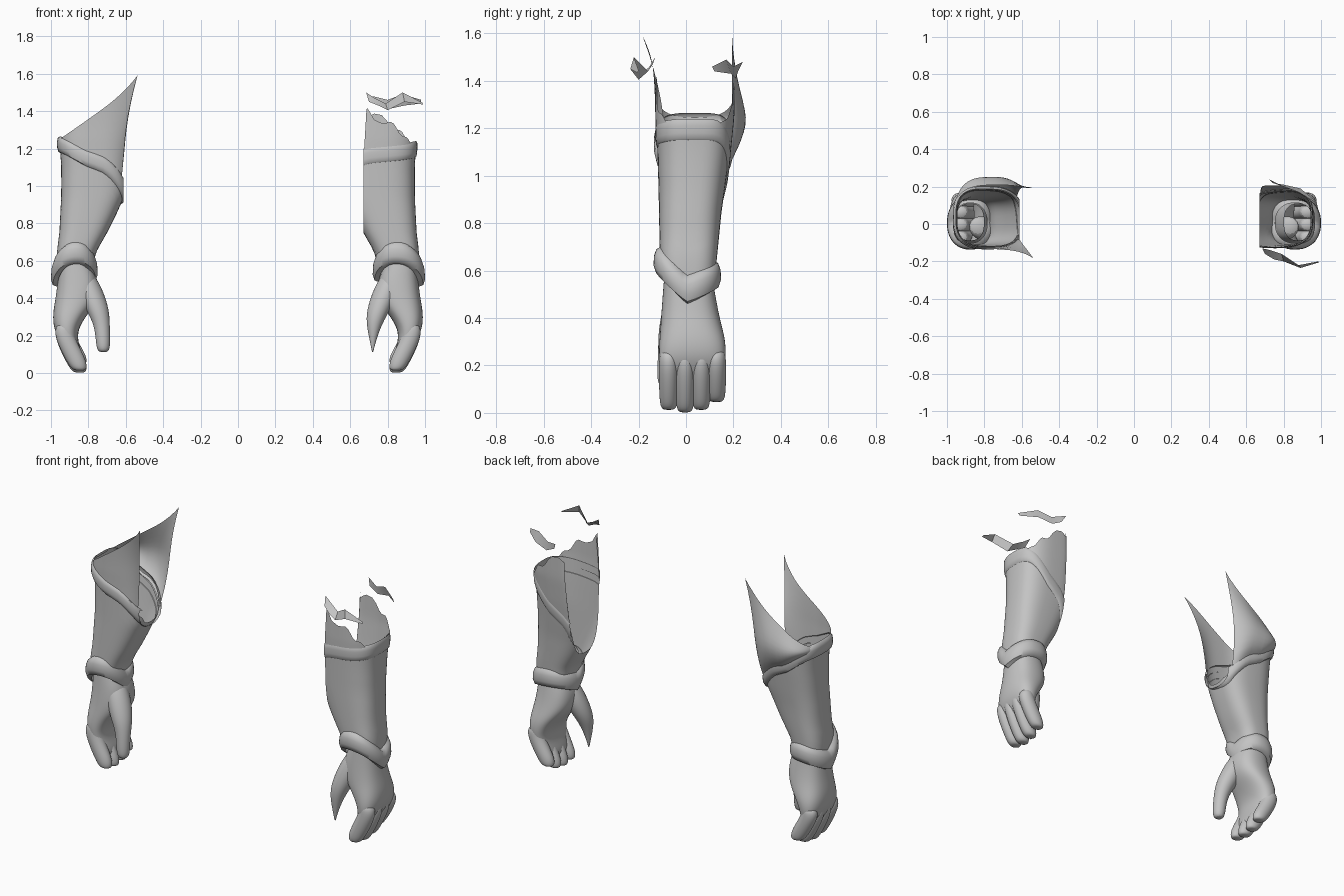
import bpy, bmesh, math

cube = bpy.data.objects.get("Cube")
if cube:
    bpy.data.objects.remove(cube, do_unlink=True)

grey = bpy.data.materials.new("plain_grey")
grey.use_nodes = True
COLOUR = (0.55, 0.55, 0.55, 1)
grey.diffuse_color = COLOUR
grey.node_tree.nodes["Principled BSDF"].inputs["Base Color"].default_value = COLOUR

SEGS = 48
POWER = .7


def make_object(name, bm, subdiv=0):
    mesh = bpy.data.meshes.new(name)
    bm.to_mesh(mesh)
    bm.free()
    mesh.materials.append(grey)
    ob = bpy.data.objects.new(name, mesh)
    bpy.context.collection.objects.link(ob)
    if subdiv:
        mod = ob.modifiers.new("smooth", 'SUBSURF')
        mod.levels = mod.render_levels = subdiv
    bpy.ops.object.select_all(action='DESELECT')
    ob.select_set(True)
    bpy.context.view_layer.objects.active = ob
    bpy.ops.object.shade_smooth_by_angle(angle=math.radians(50))


def grid(name, rings, side, closed=True, caps="", clip=None, subdiv=0):
    """Skin rows of points; cut away whatever lies inside the clip plane."""
    bm = bmesh.new()
    rows = [[bm.verts.new((side * x, y, z)) for x, y, z in r] for r in rings]
    n = len(rings[0])
    for low, high in zip(rows, rows[1:]):
        for i in range(n if closed else n - 1):
            j = (i + 1) % n
            bm.faces.new((low[i], low[j], high[j], high[i]))
    if "bottom" in caps:
        bm.faces.new(rows[0][::-1])
    if "top" in caps:
        bm.faces.new(rows[-1])
    if side < 0:
        bmesh.ops.reverse_faces(bm, faces=bm.faces[:])
    if clip:
        bmesh.ops.bisect_plane(bm, geom=bm.verts[:] + bm.edges[:] + bm.faces[:],
                               plane_co=(side * clip, 0, 0),
                               plane_no=(side, 0, 0), clear_inner=True)
    make_object(name, bm, subdiv)


def oval(row, a, power=1.0, grow=0.0):
    """Point on an oval given as inner, outer, front, back limits."""
    inner, outer, front, back = row
    c, s = math.cos(a), math.sin(a)
    c = math.copysign(abs(c) ** power, c)
    s = math.copysign(abs(s) ** power, s)
    return ((inner + outer) / 2 + c * ((outer - inner) / 2 + grow),
            (front + back) / 2 + s * ((back - front) / 2 + grow))


def loft(name, rows, side, segs=12, power=1.0, caps="bottom top"):
    rings = [[(*oval(row, 2 * math.pi * i / segs, power), z)
              for i in range(segs)] for z, *row in rows]
    grid(name, rings, side, caps=caps, subdiv=2)


# Sleeve limits by height: z, inner, outer, front, back
SLEEVE = [(.45, .81, .965, -.10, .12), (.55, .785, .965, -.10, .12),
          (.65, .757, .968, -.11, .13), (.75, .70, .955, -.112, .14),
          (.85, .65, .95, -.114, .15), (.95, .605, .945, -.116, .165),
          (1.1, .59, .945, -.12, .185), (1.25, .58, .955, -.125, .20),
          (1.7, .58, .955, -.125, .21)]


def sleeve_at(z):
    for p, q in zip(SLEEVE, SLEEVE[1:]):
        if z <= q[0]:
            f = (z - p[0]) / (q[0] - p[0])
            return [u + (v - u) * f for u, v in zip(p[1:], q[1:])]


# Rolled band section: height, thickness
BAND = [(-.06, -.005), (-.05, .02), (-.02, .03), (.02, .028), (.048, .018), (.06, -.005)]
ROUND = [2 * math.pi * i / SEGS for i in range(SEGS)]


def inward(a):
    return (1 - math.cos(a)) / 2


def build_arm(label, side, clip, elbow, skew, shift):
    left = side > 0
    # angle at which the torn cloth meets the open inner side
    _, inner, outer, *_ = SLEEVE[-1]
    cut = ((inner + outer) / 2 - clip) / ((outer - inner) / 2)
    limit = math.acos(-cut ** (1 / POWER))

    def point(a, z, grow=0.0):
        inner, *rest = sleeve_at(z)
        return (*oval((inner - shift, *rest), a, POWER, grow), z)

    def elbow_z(a):
        return elbow - .27 * inward(a) ** 1.4 * (1 + skew * math.sin(a))

    def wrist_z(a):
        return .52 + .08 * abs(math.sin(a)) - .03 * math.sin(a) + .025 * inward(a)

    def cloth_point(a, s):
        base = elbow_z(a)
        x, y, _ = point(a, 1.3)
        if left:
            top = 1.19 + .2 * min(1, 1.7 * inward(a)) + .045 * inward(a) * math.sin(13 * a)
        else:
            top = 1.25 + .7 * (.95 - x)
        z = base + (top - base) * s
        x, y, _ = point(a, z, .004)
        x = max(x, clip)
        if left:
            x += .02 * (abs(a) / limit) ** 7 * s
        else:
            # loose fold at the back, long torn points at the inner corners
            y += .05 * max(0, math.sin(a)) * math.sin(math.pi * s ** .8)
            k = (abs(a) / limit) ** 7 * s ** 3
            x -= .075 * k
            y += (.03 if a > 0 else -.1) * k
            z += .105 * k
        return x, y, z

    # forearm sleeve, slanted at the elbow
    rings = []
    for s in range(13):
        rings.append([point(a, wrist_z(a) + (elbow_z(a) - wrist_z(a)) * s / 12)
                      for a in ROUND])
    grid(label + "_forearm_sleeve", rings, side, clip=clip)

    # torn cloth above the elbow, open on the inner side
    fan = [limit * (2 * i / SEGS - 1) for i in range(SEGS + 1)]
    rings = [[cloth_point(a, s / 10) for a in fan] for s in range(11)]
    grid(label + "_torn_cloth", rings, side, closed=False)

    # rolled bands at elbow and wrist
    thick = .25 if left else .5
    rings = [[point(a, elbow_z(a) + dz * .75, g * thick) for a in ROUND]
             for dz, g in BAND]
    grid(label + "_elbow_band", rings, side, clip=clip)
    rings = [[(*oval((.78 - shift, .97, -.107, .118), a, .9, g), wrist_z(a) + dz)
              for a in ROUND] for dz, g in BAND]
    grid(label + "_wrist_cuff", rings, side)

    # palm, hollow at the wrist and bending into the fingers
    loft(label + "_palm", [
        (.07, .835, .885, -.08, .12), (.11, .835, .915, -.095, .14),
        (.17, .855, .95, -.105, .155), (.23, .855, .985, -.117, .17),
        (.30, .815, .992, -.115, .17), (.36, .765, .985, -.11, .155),
        (.42, .742, .974, -.106, .14), (.5, .748, .965, -.10, .125),
        (.56, .775, .96, -.095, .115), (.62, .80, .955, -.09, .11)],
        side, 16, .8, caps="bottom")

    # four curled fingers
    for name, y, tip in (("index", -.073, .012), ("middle", -.004, .001),
                         ("ring", .064, .012), ("little", .128, .045)):
        rows = []
        for f, x, rx, ry in ((0, .845, .026, .022), (.05, .85, .044, .036),
                             (.22, .866, .056, .041), (.5, .903, .056, .043),
                             (.8, .934, .052, .043), (1, .925, .04, .036)):
            rows.append((tip + (.27 - tip) * f, x - rx, x + rx,
                         y - ry, y + ry))
        loft(label + "_" + name + "_finger", rows, side)

    # thumb, thinning to a point on the left
    rows = []
    for z, x, y, r, scale in ((.11, .72, -.085, .024, .15), (.135, .72, -.085, .039, .2),
                              (.22, .724, -.08, .041, .75), (.28, .733, -.07, .049, 1),
                              (.34, .752, -.055, .064, 1), (.42, .783, -.035, .072, 1),
                              (.5, .815, -.02, .066, 1), (.55, .84, -.01, .05, 1)):
        if left:
            r *= scale
        rows.append((z, x - r, x + r, y - r, y + r))
    loft(label + "_thumb", rows, side)


build_arm("right", -1, .612, 1.22, .15, 0)
build_arm("left", 1, .672, 1.195, .75, .03)


def scrap(name, upper, lower):
    """Loose strip of cloth between two edges."""
    bm = bmesh.new()
    up = [bm.verts.new(p) for p in upper]
    low = [bm.verts.new(p) for p in lower]
    for i in range(len(up) - 1):
        bm.faces.new((low[i], low[i + 1], up[i + 1], up[i]))
    make_object(name, bm)


# floating cloth scraps above the left arm
scrap("front_cloth_scrap",
      [(.685, -.13, 1.5), (.73, -.14, 1.47), (.79, -.16, 1.44),
       (.88, -.22, 1.5), (.985, -.2, 1.445)],
      [(.70, -.16, 1.45), (.75, -.19, 1.43), (.80, -.2, 1.405),
       (.89, -.235, 1.45), (.99, -.205, 1.435)])
scrap("back_cloth_scrap",
      [(.72, .24, 1.48), (.80, .2, 1.46), (.88, .17, 1.49), (.98, .11, 1.46)],
      [(.74, .22, 1.44), (.80, .21, 1.41), (.89, .19, 1.43), (.975, .12, 1.44)])
